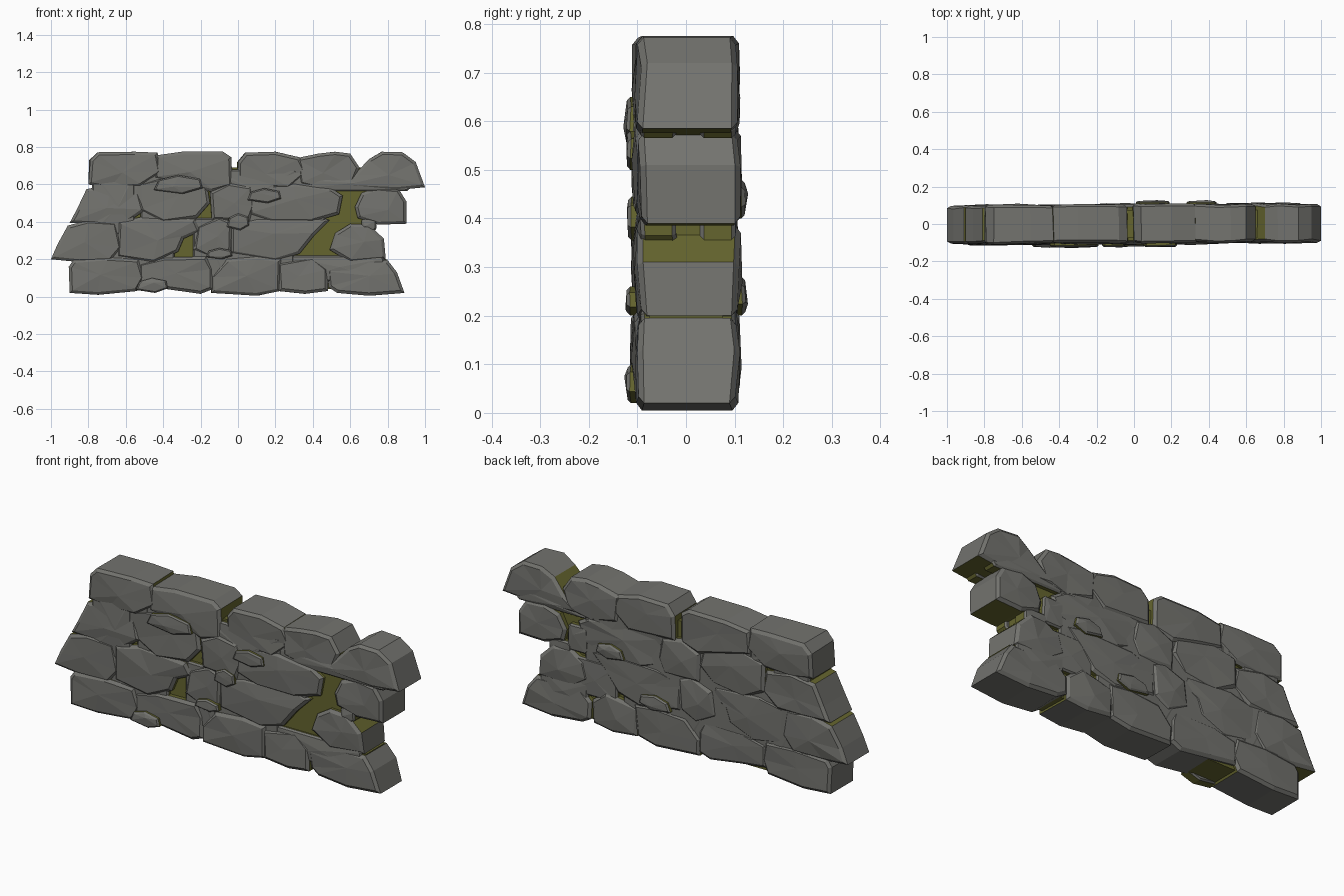
import bpy, bmesh, random
from mathutils import Vector

random.seed(4)


def material(name, col):
    m = bpy.data.materials.new(name)
    m.diffuse_color = (*col, 1)
    return m


STONE = material("grey stone", (0.172, 0.172, 0.158))
MOSS = material("olive moss", (0.130, 0.130, 0.028))


def finish(bm, name):
    me = bpy.data.meshes.new(name)
    bm.to_mesh(me)
    bm.free()
    ob = bpy.data.objects.new(name, me)
    me.materials.append(STONE)
    me.materials.append(MOSS)
    bpy.context.collection.objects.link(ob)
    return ob


def stone(name, outline, y0=-0.09, y1=0.09, bevel=0.015, depth=0.012, rough=0.006, ends=True):
    """Chiselled block: prism with bevelled, faceted front and back; mossy joints."""
    bm = bmesh.new()
    cx = sum(p[0] for p in outline) / len(outline)
    shift = 0.007 * cx + random.uniform(-0.003, 0.003)
    front = [bm.verts.new((x, y0 + shift + random.uniform(-rough, rough), z)) for x, z in outline]
    back = [bm.verts.new((x + random.uniform(-rough, rough) * (abs(x) < 0.8),
                          y1 + shift + random.uniform(-rough, rough), z)) for x, z in outline]
    caps = [bm.faces.new(front), bm.faces.new(back[::-1])]
    n = len(outline)
    for i in range(n):
        j = (i + 1) % n
        bm.faces.new((front[j], front[i], back[i], back[j]))
    bmesh.ops.recalc_face_normals(bm, faces=bm.faces[:])
    sides = [f for f in bm.faces if f not in caps]
    # joints are mossy, exposed tops, bottoms and wall ends stay bare
    for f in sides:
        c, nr = f.calc_center_median(), f.normal
        bare = ends and ((c.z > 0.70 and nr.z > 0.5) or (c.z < 0.06 and nr.z < -0.5)
                         or (c.x < -0.78 and nr.x < -0.3)
                         or (c.x > 0.77 and nr.x > (0.45 if c.z < 0.19 else 0.85)))
        f.material_index = 0 if bare else 1
    rim = bmesh.ops.inset_individual(bm, faces=caps, thickness=bevel, depth=depth,
                                     use_even_offset=True)["faces"]
    for f in rim + caps:
        f.material_index = 0
    # hewn facets on the two faces
    poked = bmesh.ops.poke(bm, faces=caps)
    for v in poked["verts"]:
        s = 1 if v.co.y > 0 else -1
        v.co += Vector((random.uniform(-0.03, 0.03), s * random.uniform(0.0, 0.010),
                        random.uniform(-0.02, 0.02)))
    finish(bm, name)


# Bottom course
for i, o in enumerate([
    [(-.9, .02), (-.905, .16), (-.88, .195), (-.7, .21), (-.53, .2), (-.5, .1), (-.54, .03), (-.75, .01)],
    [(-.53, .06), (-.53, .18), (-.4, .21), (-.17, .215), (-.135, .15), (-.135, .04), (-.2, .015), (-.38, .04)],
    [(-.14, .02), (-.145, .11), (-.06, .2), (.1, .215), (.23, .2), (.225, .03), (.1, .005)],
    [(.22, .03), (.21, .18), (.4, .215), (.48, .15), (.48, .03), (.36, .015)],
    [(.485, .05), (.475, .14), (.55, .2), (.8, .195), (.85, .13), (.89, .02), (.7, .005), (.53, .02)],
]):
    stone(f"bottom_course_stone_{i + 1}", o)

# Second course
for i, o in enumerate([
    [(-1, .2), (-.965, .28), (-.91, .38), (-.8, .41), (-.65, .4), (-.62, .26), (-.68, .19), (-.85, .185)],
    [(-.65, .21), (-.64, .4), (-.5, .43), (-.23, .415), (-.2, .35), (-.29, .31), (-.32, .24), (-.45, .18)],
    [(-.24, .25), (-.22, .38), (-.1, .43), (-.03, .4), (-.035, .24), (-.12, .19)],
    [(-.04, .23), (-.04, .38), (.1, .42), (.4, .43), (.49, .41), (.41, .33), (.33, .23), (.2, .19)],
    [(.49, .25), (.52, .34), (.6, .39), (.7, .385), (.78, .31), (.79, .2), (.6, .185)],
]):
    stone(f"second_course_stone_{i + 1}", o)

# Third course
for i, o in enumerate([
    [(-.9, .395), (-.86, .47), (-.81, .575), (-.68, .6), (-.53, .57), (-.5, .46), (-.6, .39), (-.75, .385)],
    [(-.53, .46), (-.53, .61), (-.36, .65), (-.17, .63), (-.15, .5), (-.22, .42), (-.4, .395)],
    [(-.14, .41), (-.15, .56), (-.05, .61), (.07, .59), (.09, .48), (.06, .4)],
    [(.06, .44), (.05, .59), (.3, .605), (.5, .58), (.56, .54), (.54, .44), (.4, .4), (.18, .4)],
    [(.625, .48), (.66, .555), (.75, .585), (.86, .575), (.9, .51), (.9, .39), (.75, .385), (.64, .42)],
]):
    stone(f"third_course_stone_{i + 1}", o)

# Top course
for i, o in enumerate([
    [(-.8, .6), (-.79, .73), (-.75, .772), (-.55, .775), (-.43, .77), (-.41, .66), (-.52, .59), (-.68, .575)],
    [(-.45, .63), (-.44, .755), (-.3, .775), (-.08, .775), (-.035, .745), (-.03, .59), (-.14, .56), (-.3, .6)],
    [(-.005, .59), (.0, .72), (.04, .77), (.2, .775), (.33, .745), (.37, .66), (.27, .575)],
    [(.33, .6), (.31, .74), (.43, .765), (.52, .775), (.6, .765), (.65, .69), (.61, .59), (.48, .56)],
    [(.54, .585), (.63, .66), (.7, .735), (.77, .775), (.88, .772), (.95, .72), (1, .585), (.85, .57)],
]):
    stone(f"top_course_stone_{i + 1}", o)


# Grey packing stones that close most joints, leaving mossy pockets between them
def packing(name, boxes, ys):
    for i, (x0, x1, z0, z1) in enumerate(boxes):
        c = 0.015
        o = [(x0 + c, z0), (x0, z0 + c), (x0, z1 - c), (x0 + c, z1),
             (x1 - c, z1), (x1, z1 - c), (x1, z0 + c), (x1 - c, z0)]
        stone(f"{name}_{i + 1}", o, ys[0], ys[1], 0.008, 0.008, 0.002, False)


packing("front_packing", [
    (-.78, -.34, .1, .36), (-.78, -.55, .33, .66), (-.52, -.22, .34, .68), (-.24, -.06, .1, .42),
    (-.57, -.45, .49, .72), (-.11, .3, .06, .44), (-.22, -.03, .57, .68), (-.12, .32, .4, .68),
    (.28, .47, .4, .69), (.28, .78, .08, .22), (.3, .92, .565, .64), (.66, .74, .35, .42)],
    (-0.088, -0.03))
packing("back_packing", [
    (-.78, -.57, .08, .66), (-.59, -.43, .16, .56), (-.45, -.06, .06, .7), (-.08, .3, .06, .57),
    (.02, .42, .54, .7), (.33, .6, .17, .36), (.28, .52, .34, .68), (.5, .62, .38, .52),
    (.5, .92, .565, .64), (.6, .73, .32, .42), (.5, .78, .1, .24), (-.6, -.44, .6, .7)],
    (0.03, 0.088))


# Small chips wedged proud of the front and back, mossy round the rim
def chip(name, x, z, w, h, side):
    o = [(x - w, z - .6 * h), (x - .8 * w, z + .5 * h), (x, z + h), (x + .9 * w, z + .6 * h),
         (x + w, z - .4 * h), (x + .2 * w, z - h)]
    ys = (-0.113, -0.07) if side < 0 else (0.07, 0.113)
    stone(name, o, ys[0], ys[1], 0.007, 0.007, 0.002, False)


for i, (x, z, w, h) in enumerate([(-.46, .06, .085, .04), (.0, .4, .06, .045), (.14, .54, .09, .04),
                                  (-.32, .6, .13, .05), (-.1, .23, .07, .03)]):
    chip(f"front_chip_{i + 1}", x, z, w, h, -1)
for i, (x, z, w, h) in enumerate([(.36, .44, .08, .04), (.1, .24, .09, .04)]):
    chip(f"back_chip_{i + 1}", x, z, w, h, 1)

# Mossy filling behind the joints, one slab per course
for i, (x0, x1, z0, z1) in enumerate([(-.84, .8, .04, .2), (-.86, .72, .18, .4),
                                      (-.78, .72, .36, .6), (-.72, .86, .57, .69)]):
    bm = bmesh.new()
    bmesh.ops.create_cube(bm, size=1)
    for v in bm.verts:
        v.co = ((x0 + x1) / 2 + v.co.x * (x1 - x0), v.co.y * 0.15,
                (z0 + z1) / 2 + v.co.z * (z1 - z0))
    for f in bm.faces:
        f.material_index = 1
    finish(bm, f"moss_filling_{i + 1}")
